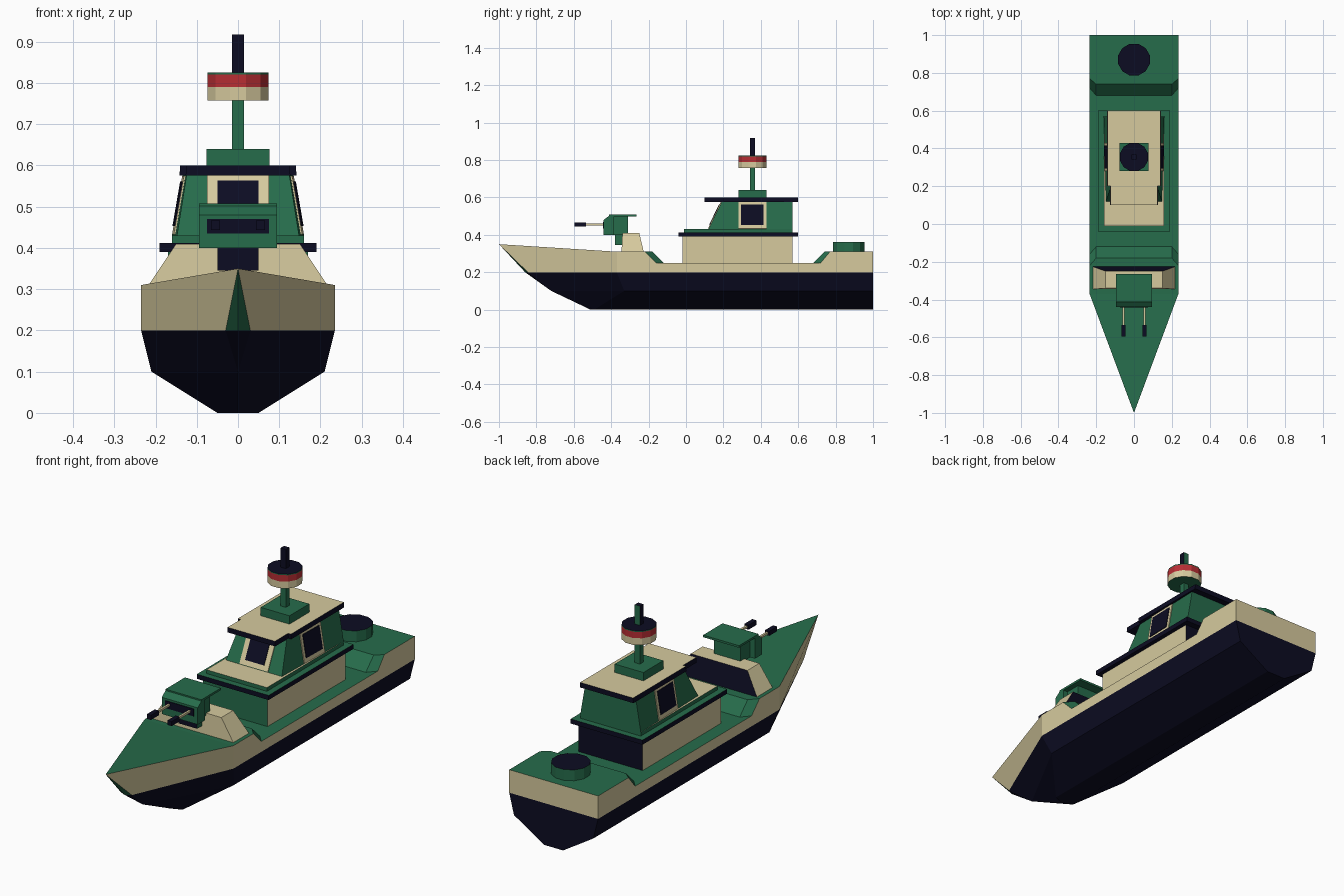
import bpy, bmesh, math
from mathutils import Vector

if "Cube" in bpy.data.objects:
    bpy.data.objects.remove(bpy.data.objects["Cube"])


def lin(c):
    c /= 255
    return c / 12.92 if c <= 0.04045 else ((c + 0.055) / 1.055) ** 2.4


COLOURS = {"green": (38, 108, 75), "beige": (214, 202, 158),
           "navy": (12, 12, 34), "red": (184, 46, 52)}
MATS = {}
for key, rgb in COLOURS.items():
    MATS[key] = bpy.data.materials.new(key + " paint")
    MATS[key].diffuse_color = (*[lin(v) for v in rgb], 1)


def build(name, polys, rule):
    """Flat-faced mesh from polygons; rule is a colour or a function(normal, centre)."""
    bm = bmesh.new()
    for poly in polys:
        bm.faces.new([bm.verts.new(p) for p in poly])
    bmesh.ops.remove_doubles(bm, verts=bm.verts, dist=1e-5)
    bmesh.ops.recalc_face_normals(bm, faces=bm.faces)
    bm.normal_update()
    used = []
    for f in bm.faces:
        col = rule if isinstance(rule, str) else rule(f.normal, f.calc_center_median())
        if col not in used:
            used.append(col)
        f.material_index = used.index(col)
    me = bpy.data.meshes.new(name)
    bm.to_mesh(me)
    bm.free()
    for col in used:
        me.materials.append(MATS[col])
    ob = bpy.data.objects.new(name, me)
    bpy.context.collection.objects.link(ob)
    return ob


def loft(name, a, b, rule):
    """Solid between two matching 3D outlines."""
    n = len(a)
    sides = [[a[i], a[(i + 1) % n], b[(i + 1) % n], b[i]] for i in range(n)]
    return build(name, [a, b] + sides, rule)


def sym(half, z):
    """Full plan outline from the right half (front to back)."""
    return [(x, y, z) for x, y in half] + [(-x, y, z) for x, y in reversed(half)]


def box(name, hx, y0, y1, z0, z1, rule, x=0):
    ends = [[(x + s * hx, y, z) for y, z in ((y0, z0), (y1, z0), (y1, z1), (y0, z1))]
            for s in (-1, 1)]
    return loft(name, *ends, rule)


def side_prism(name, hx, profile, rule):
    return loft(name, *[[(s * hx, y, z) for y, z in profile] for s in (-1, 1)], rule)


def drum(name, r, y, z0, z1, rule, n=12):
    ring = [(r * math.sin(2 * math.pi * (i + .5) / n),
             y + r * math.cos(2 * math.pi * (i + .5) / n)) for i in range(n)]
    return loft(name, *[[(px, py, z) for px, py in ring] for z in (z0, z1)], rule)


def plate(name, corners, t, col):
    """Thin panel laid on a surface, corners counter-clockwise seen from outside."""
    c = [Vector(p) for p in corners]
    n = (c[1] - c[0]).cross(c[2] - c[0]).normalized()
    return loft(name, [p - n * .002 for p in c], [p + n * t for p in c], col)


def topped(side, top):
    return lambda n, c: top if n.z > .5 else side


# Hull: right half, mirrored
W = .235
tip, shoulder, deck_mid = (0, -1, .35), (W, -.37, .31), (0, -.37, .31)
c2, b2, s2, t2 = (0, -.86, .2), (.03, -.845, .2), (W, -.37, .2), (W, 1, .2)
c1, s1, t1 = (0, -.72, .1), (.21, -.33, .1), (.21, 1, .1)
c0, s0, t0, k0 = (0, -.51, 0), (.05, -.49, 0), (.05, 1, 0), (0, 1, 0)
fo, fo_low, fi, fi_low = (W, -.22, .31), (W, -.16, .25), (.2, -.18, .31), (.2, -.12, .25)
ro_low, ro, ri_low, ri = (W, .72, .25), (W, .77, .31), (.2, .68, .25), (.2, .74, .31)
stern = (W, 1, .31)


def mid(p):
    return (0, p[1], p[2])


half = [
    # foredeck, ramps, well deck, aft deck
    [tip, shoulder, deck_mid], [deck_mid, shoulder, fo, fi, mid(fi)],
    [fo, fo_low, fi_low, fi], [fi, fi_low, mid(fi_low), mid(fi)],
    [fo_low, ro_low, ri_low, mid(ri_low), mid(fi_low), fi_low],
    [ro_low, ro, ri, ri_low], [ri_low, ri, mid(ri), mid(ri_low)],
    [ri, ro, stern, mid(stern), mid(ri)],
    # upper side, stem and transom
    [tip, b2, s2, shoulder], [tip, c2, b2],
    [s2, t2, stern, ro, ro_low, fo_low, fo, shoulder],
    [t2, stern, mid(stern), mid(t2)],
    # underwater body
    [c2, c1, b2], [b2, c1, s1, s2], [s2, s1, t1, t2], [c1, c0, s0, s1],
    [s1, s0, t0, t1], [c0, s0, t0, k0], [t2, t1, t0, k0, mid(t2)],
]


def hull_rule(n, c):
    if c.z < .2:
        return "navy"
    return "green" if n.z > .4 or (abs(c.x) < .03 and c.y < -.8) else "beige"


build("hull", half + [[(-x, y, z) for x, y, z in p] for p in half], hull_rule)

# Breakwater in front of the well deck
loft("breakwater", sym([(.22, -.345), (.22, -.225)], .305),
     sym([(.15, -.34), (.15, -.25)], .41),
     lambda n, c: "navy" if n.y > .5 else "beige")

# Twin gun turret
box("gun_bracket", .05, -.38, -.33, .345, .405,
    lambda n, c: "navy" if n.y < -.5 else "green")
side_prism("gun_body", .07, [(-.40, .40), (-.31, .40), (-.31, .50), (-.40, .50)], "green")
side_prism("gun_shield", .095,
           [(-.44, .40), (-.385, .40), (-.385, .50), (-.41, .503), (-.44, .48)], "green")
box("gun_roof", .095, -.412, -.265, .498, .508, "green")
plate("gun_slot", [(-.075, -.44, .435), (.075, -.44, .435),
                   (.075, -.44, .47), (-.075, -.44, .47)], .003, "navy")
for side, s in (("left", -1), ("right", 1)):
    box(side + "_barrel", .005, -.55, -.43, .45, .46, "beige", s * .055)
    box(side + "_muzzle", .011, -.595, -.535, .444, .466, "navy", s * .055)

# Lower cabin, trim and ledge


def cabin_rule(n, c):
    return "green" if n.y < -.5 else "navy" if n.y > .5 else "beige"


box("lower_cabin", .17, -.02, .57, .245, .395, cabin_rule)
box("cabin_trim", .19, -.04, .6, .39, .412, topped("navy", "green"))
box("cabin_ledge", .16, -.01, .57, .41, .43, topped("green", "beige"))

# Wheelhouse with tapered sides


def side_x(y, z):
    return .148 + .012 * (y - .12) / .45 - .025 * (z - .43) / .145


def front_y(z):
    return .12 + .07 * (z - .43) / .145


loft("wheelhouse", *[sym([(side_x(front_y(z), z), front_y(z)), (side_x(.57, z), .57)], z)
                     for z in (.428, .578)], "green")

# Windows: beige frame with a dark pane on top
for part, hw, hs, z0, z1, t, col in (("frame", .075, .075, .432, .574, .004, "beige"),
                                     ("pane", .05, .06, .452, .56, .007, "navy")):
    plate("front_window_" + part, [(-hw, front_y(z0), z0), (hw, front_y(z0), z0),
                                   (hw, front_y(z1), z1), (-hw, front_y(z1), z1)], t, col)
    ya, yb = .355 - hs, .355 + hs
    quad = [(side_x(y, z), y, z) for y, z in ((ya, z0), (yb, z0), (yb, z1), (ya, z1))]
    plate("right_window_" + part, quad, t, col)
    plate("left_window_" + part, [(-x, y, z) for x, y, z in reversed(quad)], t, col)

# Roof
roof = [(.127, .1), (.127, .2), (.142, .2), (.142, .6)]
loft("roof", sym(roof, .576), sym([(x - .002, y) for x, y in roof], .6),
     topped("navy", "beige"))

# Mast with striped radar drum
MY = .355
box("mast_base", .076, MY - .075, MY + .075, .598, .64, "green")
box("mast_pole", .014, MY - .013, MY + .013, .63, .77, "green")
drum("radar_lower_band", .077, MY, .757, .79,
     lambda n, c: "green" if n.z < -.5 else "beige")
drum("radar_upper_band", .077, MY, .79, .82, "red")
drum("radar_cap", .077, MY, .82, .825, topped("green", "navy"))
box("mast_top", .014, MY - .013, MY + .013, .82, .917,
    lambda n, c: "green" if n.y > .5 else "navy")

# Round hatch on the aft deck
drum("aft_drum", .087, .87, .305, .362, topped("green", "navy"))

for m in bpy.data.materials:
    if m.users and not m.is_grease_pencil:
        m.use_nodes = True
        m.node_tree.nodes["Principled BSDF"].inputs["Base Color"].default_value = m.diffuse_color
